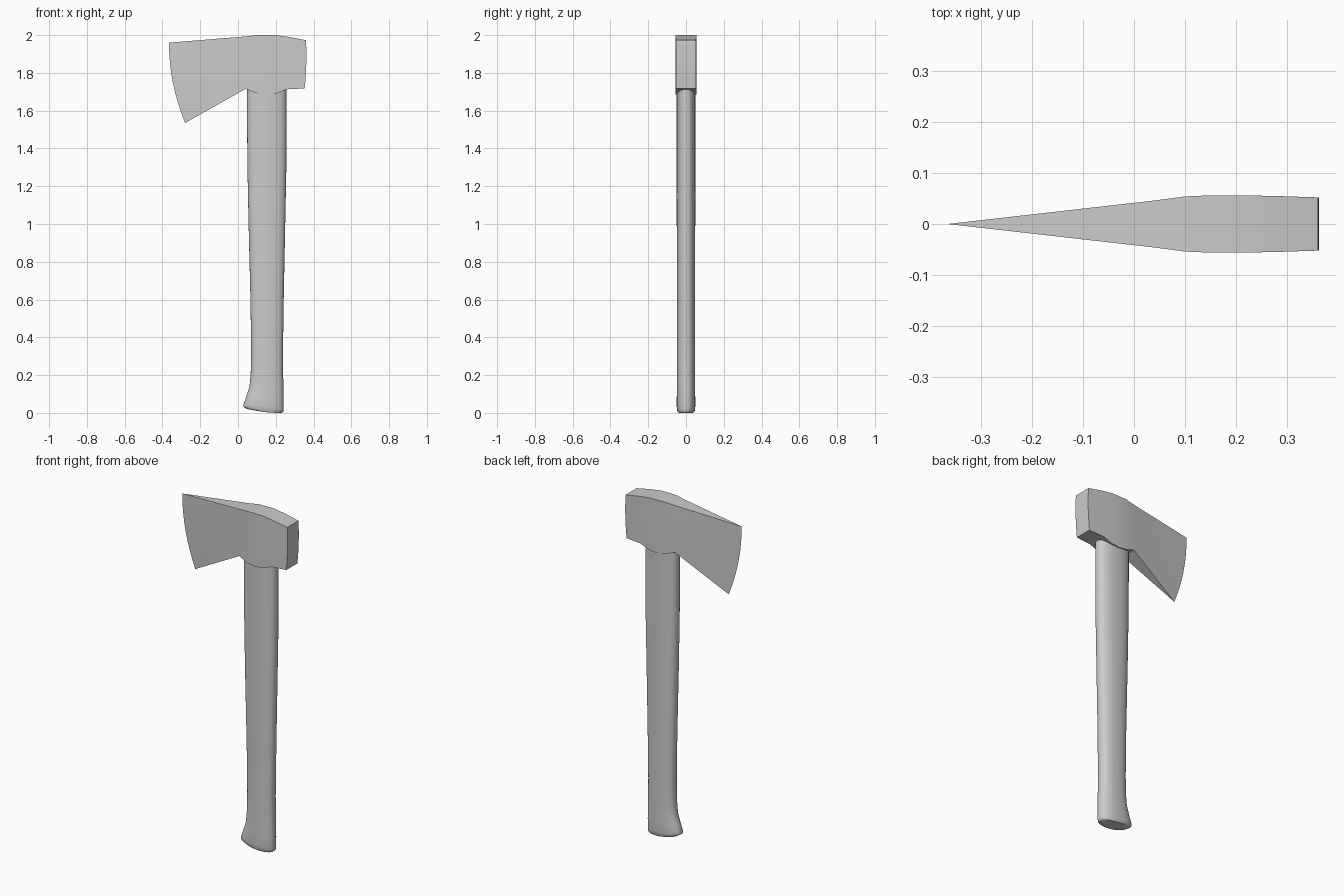
import bpy, bmesh, math

if "Cube" in bpy.data.objects:
    bpy.data.objects.remove(bpy.data.objects["Cube"])


def finish(name, bm, angle):
    bmesh.ops.recalc_face_normals(bm, faces=bm.faces)
    mesh = bpy.data.meshes.new(name)
    bm.to_mesh(mesh)
    bm.free()
    ob = bpy.data.objects.new(name, mesh)
    bpy.context.collection.objects.link(ob)
    bpy.ops.object.select_all(action='DESELECT')
    ob.select_set(True)
    bpy.context.view_layer.objects.active = ob
    bpy.ops.object.shade_smooth_by_angle(angle=math.radians(angle))
    return ob


def signed_pow(v, p):
    return math.copysign(abs(v) ** p, v)


# Axe head: columns from cutting edge to poll
# (top x, top z, bottom x, bottom z, bulge in x, half thickness)
COLUMNS = [
    (-0.365, 1.96, -0.28, 1.535, -0.022, 0.0),
    (0.04, 1.993, 0.04, 1.715, 0, 0.046),
    (0.10, 2.0, 0.10, 1.692, 0, 0.054),
    (0.15, 2.0, 0.15, 1.686, 0, 0.056),
    (0.20, 2.0, 0.20, 1.69, 0, 0.056),
    (0.27, 1.99, 0.26, 1.713, 0, 0.055),
    (0.36, 1.973, 0.353, 1.718, 0.005, 0.052),
]
ROWS = 8
bm = bmesh.new()
sides = []
for s in (-1, 1):
    grid = []
    for tx, tz, bx, bz, bulge, h in COLUMNS:
        col = []
        for r in range(ROWS + 1):
            t = r / ROWS
            x = tx + (bx - tx) * t + bulge * 4 * t * (1 - t)
            col.append(bm.verts.new((x, s * h, tz + (bz - tz) * t)))
        grid.append(col)
    for a, b in zip(grid, grid[1:]):
        for r in range(ROWS):
            bm.faces.new((a[r], b[r], b[r + 1], a[r + 1]))
    sides.append(grid)
f, k = sides
for i in range(len(COLUMNS) - 1):
    for r in (0, ROWS):
        bm.faces.new((f[i][r], f[i + 1][r], k[i + 1][r], k[i][r]))
for r in range(ROWS):
    bm.faces.new((f[-1][r], f[-1][r + 1], k[-1][r + 1], k[-1][r]))
bmesh.ops.remove_doubles(bm, verts=bm.verts, dist=1e-5)
finish("axe_head", bm, 30)

# Handle: lofted oval rings (left x, left z, right x, right z, half depth)
RINGS = [
    (0.045, 0.022, 0.232, 0.0, 0.042),
    (0.029, 0.032, 0.24, 0.006, 0.047),
    (0.029, 0.045, 0.242, 0.02, 0.049),
    (0.045, 0.09, 0.242, 0.08, 0.049),
    (0.061, 0.14, 0.241, 0.14, 0.048),
    (0.067, 0.20, 0.239, 0.20, 0.048),
    (0.070, 0.32, 0.238, 0.32, 0.048),
    (0.066, 0.60, 0.242, 0.60, 0.048),
    (0.056, 1.00, 0.250, 1.00, 0.049),
    (0.050, 1.30, 0.256, 1.30, 0.050),
    (0.048, 1.55, 0.257, 1.55, 0.050),
    (0.048, 1.74, 0.257, 1.74, 0.050),
]
SEG = 32
bm = bmesh.new()
loops = []
for lx, lz, rx, rz, h in RINGS:
    loop = []
    for i in range(SEG):
        a = 2 * math.pi * i / SEG
        u = 0.5 + 0.5 * signed_pow(math.cos(a), 0.85)
        y = h * signed_pow(math.sin(a), 0.85)
        sag = -0.006 * 4 * u * (1 - u) if lz < 0.04 else 0
        z = max(0.0, lz + (rz - lz) * u + sag)
        loop.append(bm.verts.new((lx + (rx - lx) * u, y, z)))
    loops.append(loop)
for a, b in zip(loops, loops[1:]):
    for i in range(SEG):
        j = (i + 1) % SEG
        bm.faces.new((a[i], a[j], b[j], b[i]))
bm.faces.new(loops[0])
bm.faces.new(loops[-1])
finish("handle", bm, 50)
